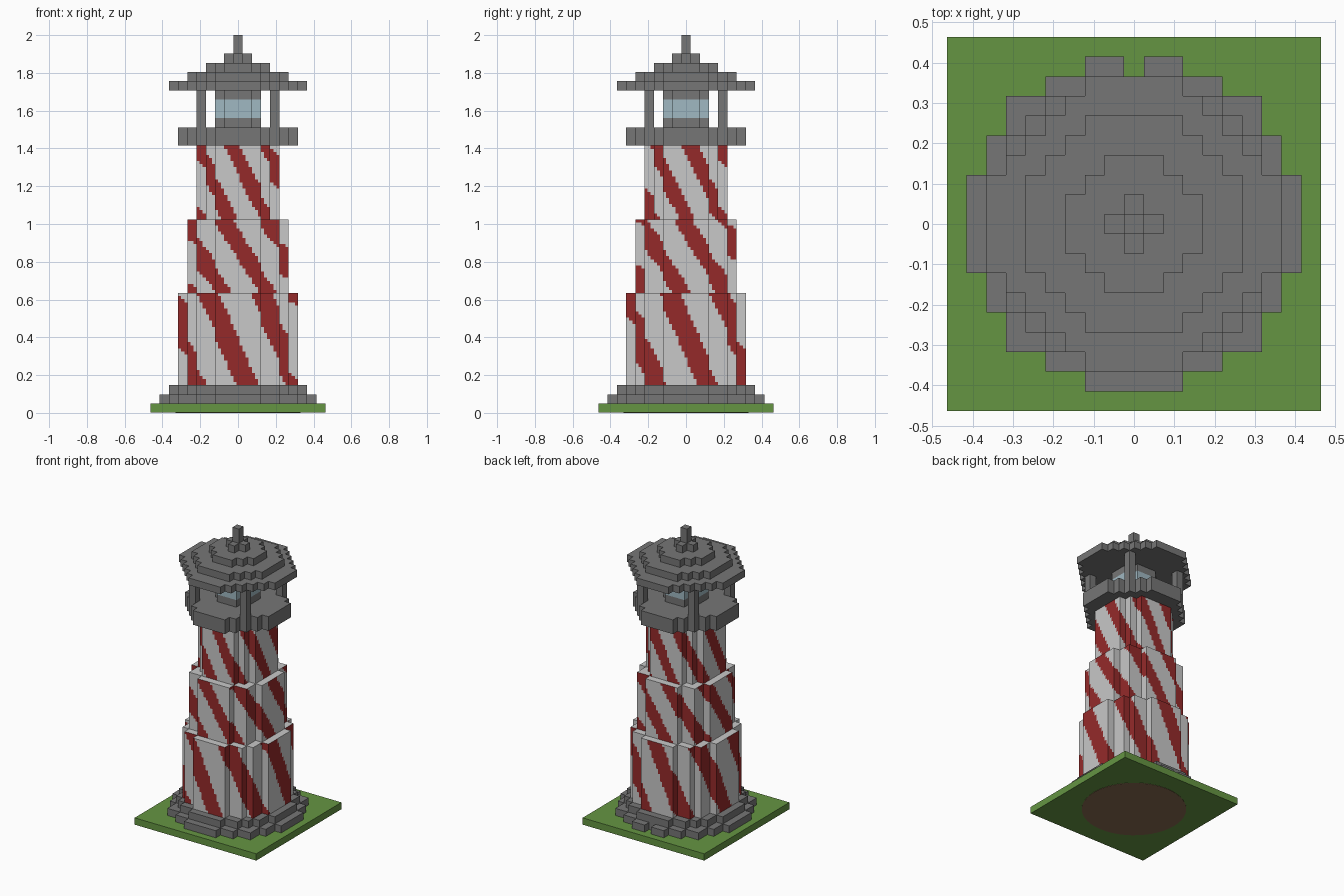
import bpy, bmesh, math

old = bpy.data.objects.get("Cube")
if old:
    bpy.data.objects.remove(old, do_unlink=True)

U = 2 / 41  # block size


def material(name, rgb):
    m = bpy.data.materials.new(name)
    m.use_nodes = True
    m.diffuse_color = (*rgb, 1)
    bsdf = next(n for n in m.node_tree.nodes if n.type == "BSDF_PRINCIPLED")
    bsdf.inputs["Base Color"].default_value = (*rgb, 1)
    bsdf.inputs["Roughness"].default_value = 0.9
    return m


GRASS = material("grass green", (0.13, 0.30, 0.055))
DIRT = material("dirt brown", (0.25, 0.15, 0.08))
STONE = material("stone grey", (0.18, 0.18, 0.18))
WHITE = material("wall white", (0.58, 0.58, 0.58))
RED = material("stripe red", (0.30, 0.023, 0.023))
GLASS = material("pale blue glass", (0.35, 0.48, 0.54))


def cells(n, keep):
    r = range(-n, n + 1)
    return {(i, j) for i in r for j in r if keep(abs(i), abs(j))}


def disc(n, limit):
    return cells(n, lambda i, j: i * i + j * j <= limit)


def octagon(n, limit):
    return cells(n, lambda i, j: i + j <= limit)


def blocks(name, plan, low, high, mats, sub=1, rule=None):
    """Extrude a plan of square cells between two layer numbers."""
    bm = bmesh.new()

    def quad(points, index=0):
        f = bm.faces.new([bm.verts.new([c * U for c in p]) for p in points])
        f.material_index = index

    corners = [(-.5, -.5), (.5, -.5), (.5, .5), (-.5, .5)]
    for i, j in sorted(plan):
        square = [(i + a, j + b) for a, b in corners]
        quad([(x, y, high) for x, y in square])
        quad([(x, y, low) for x, y in reversed(square)])
        # outer walls only, split finely where they carry a pattern
        for k, (dx, dy) in enumerate([(0, -1), (1, 0), (0, 1), (-1, 0)]):
            if (i + dx, j + dy) in plan:
                continue
            (ax, ay), (bx, by) = square[k], square[(k + 1) % 4]
            rows = (high - low) * sub if sub > 1 else 1
            for s in range(sub):
                t, u = s / sub, (s + 1) / sub
                x0, y0 = ax + (bx - ax) * t, ay + (by - ay) * t
                x1, y1 = ax + (bx - ax) * u, ay + (by - ay) * u
                for r in range(rows):
                    z0 = low + (high - low) * r / rows
                    z1 = low + (high - low) * (r + 1) / rows
                    mid = ((x0 + x1) / 2, (y0 + y1) / 2, (z0 + z1) / 2 - low)
                    quad([(x0, y0, z0), (x1, y1, z0), (x1, y1, z1), (x0, y0, z1)],
                         rule(*mid) if rule else 0)
    bmesh.ops.remove_doubles(bm, verts=bm.verts, dist=1e-5)
    me = bpy.data.meshes.new(name)
    bm.to_mesh(me)
    bm.free()
    for m in mats:
        me.materials.append(m)
    ob = bpy.data.objects.new(name, me)
    bpy.context.collection.objects.link(ob)
    return ob


def spiral(start, slope, count=7, share=0.42):
    """Red where the point lies in a stripe winding round the tower."""
    pitch = 360 / count

    def rule(x, y, z):
        angle = math.degrees(math.atan2(x, -y))
        offset = (angle - start + slope * z * U) / pitch + share / 2
        return 1 if offset % 1 < share else 0
    return rule


# Ground, with a round dirt patch underneath
blocks("ground", cells(9, lambda i, j: True), 0.04, 1, [GRASS])
bpy.ops.mesh.primitive_cylinder_add(vertices=48, radius=0.33, depth=0.004,
                                    location=(0, 0, 0.002))
patch = bpy.context.object
patch.name = "dirt_patch"
patch.data.materials.append(DIRT)

# Stepped footing, notched at the back
blocks("lower_step", disc(8, 72) - {(0, 8)}, 1, 2, [STONE])
blocks("upper_step", disc(7, 53), 2, 3, [STONE])

# Striped tower in three tapering stages
wall = [WHITE, RED]
blocks("lower_tower", disc(6, 41), 3, 13, wall, 3, spiral(9, 78))
blocks("middle_tower", disc(5, 32), 13, 21, wall, 3, spiral(34, 130))
blocks("upper_tower", disc(4, 20), 21, 29, wall, 3, spiral(40, 123))

# Gallery and corner posts
blocks("gallery", octagon(6, 8), 29, 31, [STONE])
for side_x, x in (("left", 4), ("right", -4)):
    for side_y, y in (("front", -4), ("back", 4)):
        blocks(f"{side_y}_{side_x}_post", {(x, y)}, 31, 35, [STONE])

# Lantern
lantern = disc(2, 5)
blocks("lantern_base", lantern, 31, 32, [STONE])
blocks("lantern_glass", lantern, 32, 34, [GLASS])
blocks("lantern_cap", lantern, 34, 35, [STONE])

# Stepped roof and finial
for k, (half, limit) in enumerate([(7, 9), (5, 7), (3, 4), (1, 1)]):
    blocks(f"roof_tier_{k + 1}", octagon(half, limit), 35 + k, 36 + k, [STONE])
blocks("finial", {(0, 0)}, 39, 41, [STONE])
